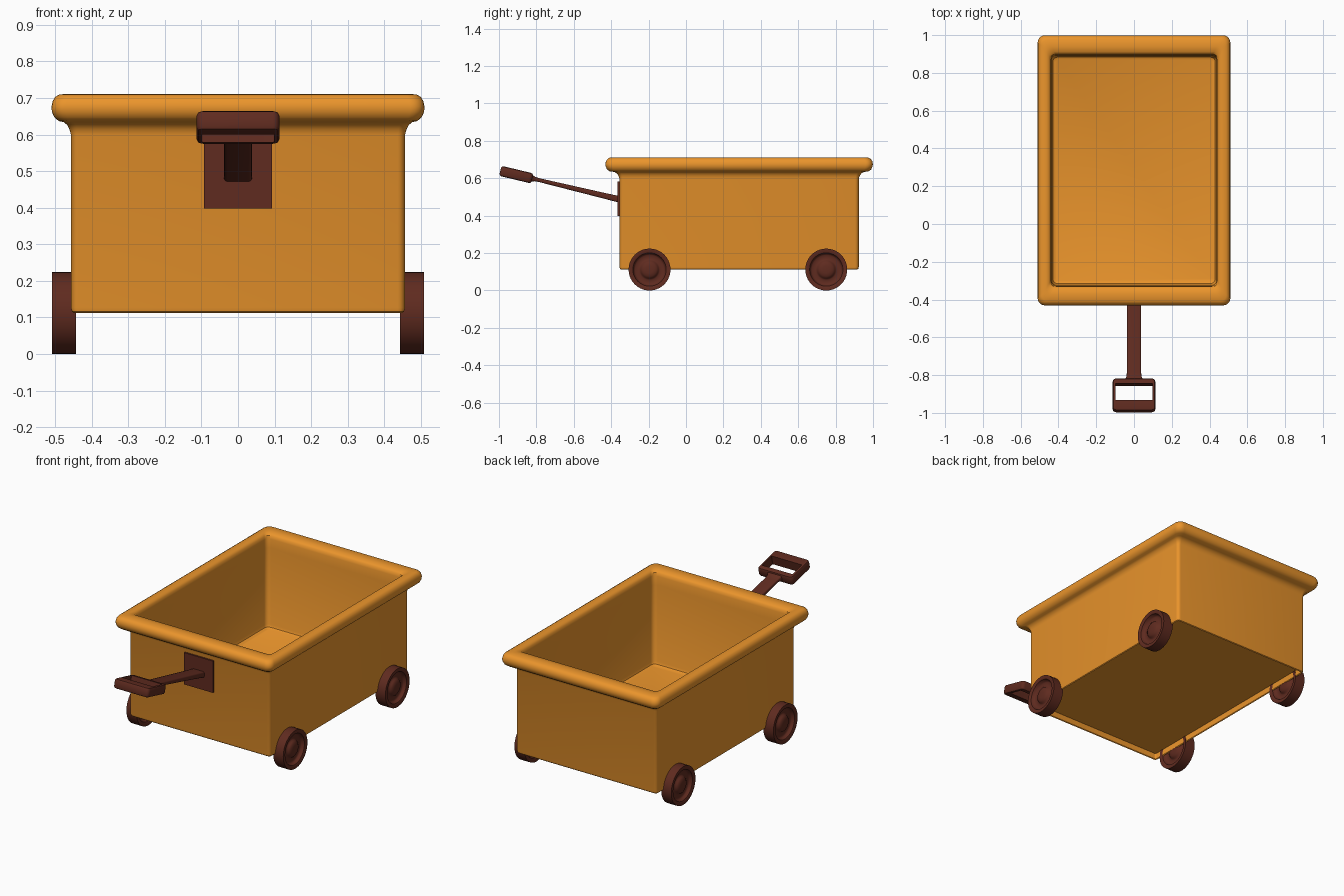
import bpy, bmesh, math
from mathutils import Matrix, Vector

if "Cube" in bpy.data.objects:
    bpy.data.objects.remove(bpy.data.objects["Cube"])


def material(name, rgb):
    m = bpy.data.materials.new(name)
    m.diffuse_color = (*rgb, 1)
    m.use_nodes = True
    m.node_tree.nodes["Principled BSDF"].inputs["Base Color"].default_value = m.diffuse_color
    return m


ORANGE = material("orange", (0.83, 0.30, 0.025))
BROWN = material("dark brown", (0.115, 0.024, 0.014))


def finish(name, bm, mat, angle=35):
    bmesh.ops.recalc_face_normals(bm, faces=bm.faces)
    me = bpy.data.meshes.new(name)
    bm.to_mesh(me)
    bm.free()
    ob = bpy.data.objects.new(name, me)
    bpy.context.collection.objects.link(ob)
    me.materials.append(mat)
    bpy.ops.object.select_all(action='DESELECT')
    ob.select_set(True)
    bpy.context.view_layer.objects.active = ob
    bpy.ops.object.shade_smooth_by_angle(angle=math.radians(angle))
    return ob


def rounded_rect(hx, hy, r, n=5):
    pts = []
    for k, (sx, sy) in enumerate([(1, 1), (-1, 1), (-1, -1), (1, -1)]):
        for i in range(n + 1):
            a = math.pi / 2 * (k + i / n)
            pts.append((sx * (hx - r) + r * math.cos(a), sy * (hy - r) + r * math.sin(a)))
    return pts


def bridge(bm, a, b):
    n = len(a)
    for i in range(n):
        bm.faces.new((a[i], a[(i + 1) % n], b[(i + 1) % n], b[i]))


# Tub: rounded rectangles lofted from underside, up the wall, over the rim, down inside
TUB = [  # half width, half length, height, corner radius
    (.445, .628, .150, .010), (.445, .628, .116, .010), (.449, .632, .112, .013),
    (.454, .637, .116, .017), (.457, .640, .127, .020), (.457, .640, .600, .020),
    (.461, .646, .615, .022), (.467, .654, .626, .024), (.476, .668, .634, .026),
    (.490, .692, .637, .032), (.502, .706, .647, .036), (.509, .713, .662, .038),
    (.510, .715, .676, .038), (.507, .712, .691, .038), (.500, .704, .703, .036),
    (.488, .692, .710, .032), (.465, .655, .711, .030), (.451, .627, .707, .028),
    (.442, .616, .697, .026), (.439, .612, .680, .025), (.437, .608, .630, .025),
    (.434, .604, .185, .025), (.429, .599, .171, .023), (.417, .587, .165, .015)]
bm = bmesh.new()
rings = [[bm.verts.new((x, y + .284, z)) for x, y in rounded_rect(hx, hy, r)]
         for hx, hy, z, r in TUB]
for a, b in zip(rings, rings[1:]):
    bridge(bm, a, b)
bm.faces.new(rings[0])
bm.faces.new(rings[-1])
finish("tub", bm, ORANGE)

# Wheels: lathed half profile (offset from middle plane, radius), mirrored to both faces
HALF = [(.0325, .112), (.0325, .096), (.029, .089), (.014, .083), (.010, .077),
        (.010, .056), (.013, .050), (.020, .046), (.027, .036), (.030, .020)]
PROFILE = [(-o, r) for o, r in reversed(HALF)] + HALF
SEG = 40


def wheel(name, x, y):
    bm = bmesh.new()
    rings = [[bm.verts.new((x + o, y + r * math.cos(2 * math.pi * i / SEG),
                            .112 + r * math.sin(2 * math.pi * i / SEG)))
              for i in range(SEG)] for o, r in PROFILE]
    for a, b in zip(rings, rings[1:]):
        bridge(bm, a, b)
    bm.faces.new(rings[0])
    bm.faces.new(rings[-1])
    finish(name, bm, BROWN, 40)


for side, x in (("left", -.4755), ("right", .4755)):
    for end, y in (("front", -.195), ("back", .75)):
        wheel(f"{end}_{side}_wheel", x, y)

# Mounting plate on the front wall
bm = bmesh.new()
bmesh.ops.create_cube(bm, size=1, matrix=Matrix.Translation((0, -.36, .491))
                      @ Matrix.Diagonal((.186, .012, .186, 1)))
finish("handle_plate", bm, BROWN)

# Handle frame: local -y runs along the tilted handle from the plate
TILT = Matrix.Translation((0, -.36, .488)) @ Matrix.Rotation(math.radians(-13.5), 4, 'X')

# Shaft: cross-sections (distance, half width, half thickness), flared into the grip
SHAFT = [(-.01, .038, .017), (.10, .038, .015), (.44, .038, .010), (.462, .040, .012),
         (.474, .045, .017), (.484, .055, .021)]
bm = bmesh.new()
rings = []
for d, w, t in SHAFT:
    rings.append([bm.verts.new(TILT @ Vector((x, -d, z)))
                  for x, z in rounded_rect(w, t, .008, 3)])
for a, b in zip(rings, rings[1:]):
    bridge(bm, a, b)
bm.faces.new(rings[0])
bm.faces.new(rings[-1])
finish("handle_shaft", bm, BROWN)

# Grip: rounded frame with a rectangular opening
GRIP = [(.012, -.0275), (.004, -.0245), (0, -.016), (0, .016), (.004, .0245), (.012, .0275)]
bm = bmesh.new()
outer = [[bm.verts.new(TILT @ Vector((x, y - .563, z)))
          for x, y in rounded_rect(.113 - i, .088 - i, .018 - i)] for i, z in GRIP]
hole = [[bm.verts.new(TILT @ Vector((x, y - .549, z)))
         for x, y in rounded_rect(.099, .045, .003)] for z in (.0275, -.0275)]
loop = outer + hole
for a, b in zip(loop, loop[1:] + loop[:1]):
    bridge(bm, a, b)
finish("handle_grip", bm, BROWN)
